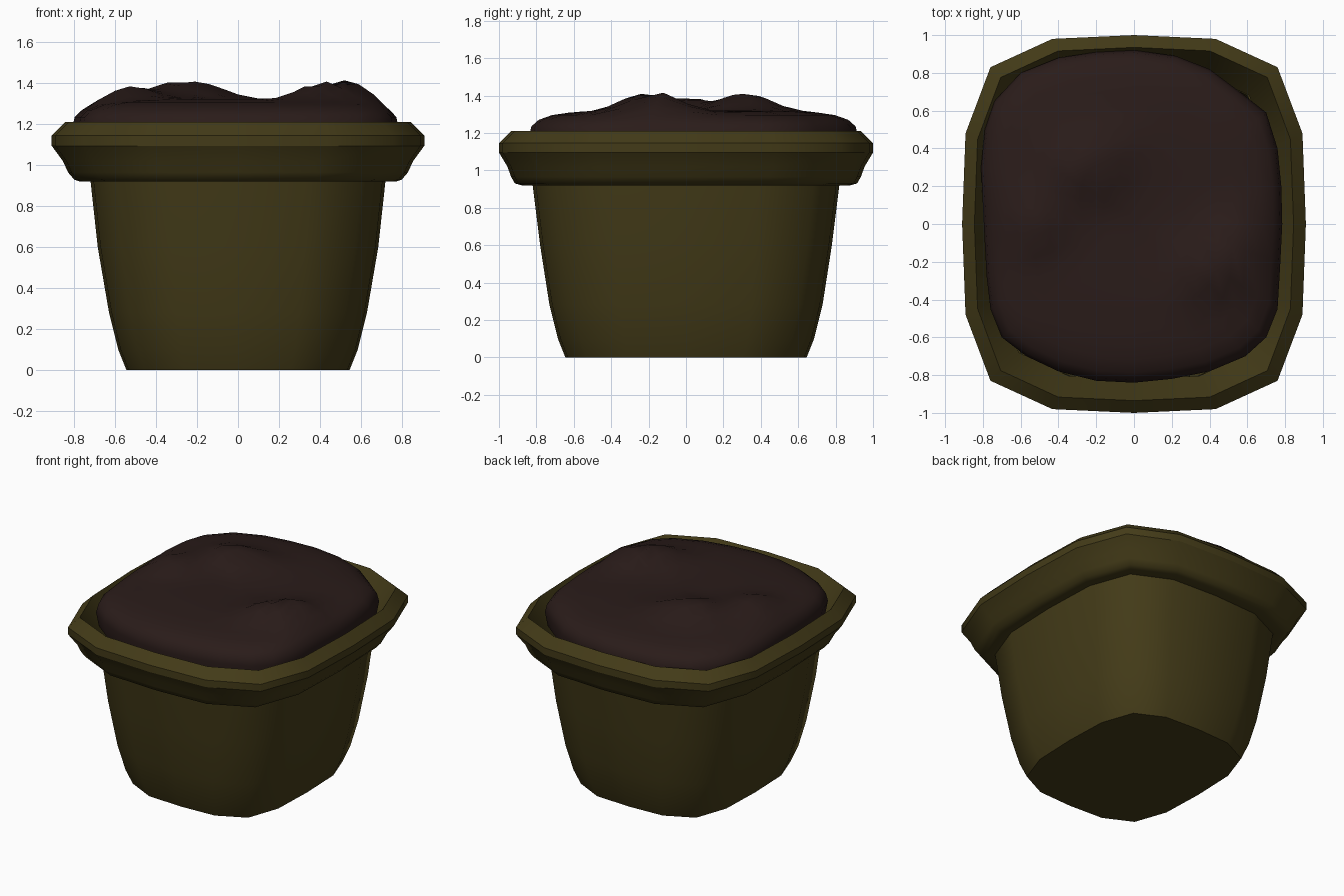
import bpy, bmesh
from math import exp

if "Cube" in bpy.data.objects:
    bpy.data.objects.remove(bpy.data.objects["Cube"])


def material(name, rgb):
    m = bpy.data.materials.new(name)
    m.diffuse_color = (*rgb, 1)
    m.use_nodes = True
    m.node_tree.nodes["Principled BSDF"].inputs["Base Color"].default_value = m.diffuse_color
    return m


def loft(name, rings, mat, sharp=(), tip=None, cap_bottom=False):
    """Skin a stack of equal-length rings, smooth except along the sharp rings."""
    bm = bmesh.new()
    loops = [[bm.verts.new(p) for p in ring] for ring in rings]
    n = len(loops[0])
    for a, b in zip(loops, loops[1:]):
        for i in range(n):
            j = (i + 1) % n
            bm.faces.new((a[i], a[j], b[j], b[i]))
    if cap_bottom:
        bm.faces.new(loops[0][::-1])
    if tip:
        t = bm.verts.new(tip)
        for i in range(n):
            bm.faces.new((loops[-1][i], loops[-1][(i + 1) % n], t))
    for f in bm.faces:
        f.smooth = True
    for k in sharp:
        for i in range(n):
            bm.edges.get((loops[k][i], loops[k][(i + 1) % n])).smooth = False
    bmesh.ops.recalc_face_normals(bm, faces=bm.faces)
    me = bpy.data.meshes.new(name)
    bm.to_mesh(me)
    bm.free()
    me.materials.append(mat)
    ob = bpy.data.objects.new(name, me)
    bpy.context.collection.objects.link(ob)
    return ob


# 16-sided rounded-square section, one quadrant mirrored around
quad = [(1, 0), (0.98, 0.48), (0.835, 0.83), (0.475, 0.98)]
section = (quad + [(0, 1)] + [(-x, y) for x, y in quad[:0:-1]]
           + [(-x, -y) for x, y in quad] + [(0, -1)]
           + [(x, -y) for x, y in quad[:0:-1]])

# Pot profile: half width, half depth, height
profile = [(0.545, 0.645, 0), (0.585, 0.685, 0.10), (0.63, 0.73, 0.28),
           (0.685, 0.78, 0.60), (0.72, 0.82, 0.92),
           (0.77, 0.88, 0.92), (0.80, 0.915, 0.93), (0.83, 0.935, 0.965),
           (0.855, 0.955, 1.02),
           (0.91, 1.0, 1.095), (0.91, 1.0, 1.145), (0.845, 0.935, 1.21),
           (0.73, 0.82, 1.0)]
loft("pot", [[(x * w, y * d, z) for x, y in section] for w, d, z in profile],
     material("olive_clay", (0.056, 0.043, 0.009)), sharp=(0, 4, 9, 10, 11),
     cap_bottom=True)

# Soil outline seen from above
outline = [(0.785, 0), (0.78, 0.2), (0.76, 0.4), (0.7, 0.59), (0.56, 0.7),
           (0.4, 0.82), (0.22, 0.89), (0, 0.92), (-0.2, 0.91), (-0.4, 0.88),
           (-0.6, 0.8), (-0.74, 0.65), (-0.79, 0.5), (-0.81, 0.3),
           (-0.8, 0.1), (-0.79, -0.1), (-0.78, -0.28), (-0.76, -0.45),
           (-0.7, -0.6), (-0.57, -0.7), (-0.4, -0.78), (-0.2, -0.83),
           (0, -0.84), (0.2, -0.82), (0.4, -0.78), (0.59, -0.7),
           (0.7, -0.6), (0.76, -0.45), (0.775, -0.2)]

# Lumps: x, y, height, spread
lumps = [(0.53, -0.14, 0.10, 0.115), (0.37, -0.28, 0.06, 0.09),
         (-0.33, 0.29, 0.074, 0.13), (-0.14, 0.36, 0.05, 0.11),
         (-0.54, 0.0, 0.08, 0.105), (0.1, 0.05, -0.02, 0.2)]


def soil_point(x, y, r, z):
    x, y = x * r, 0.04 + (y - 0.04) * r
    fade = min(1, max(0, (1 - r) / 0.14))
    z += fade * sum(h * exp(-((x - a) ** 2 + (y - b) ** 2) / (2 * s * s))
                    for a, b, h, s in lumps)
    return (x, y, z)


# Soil mound: rolled edge rising to a lumpy plateau
steps = [(0.98, 1.08), (1.0, 1.18), (0.985, 1.235), (0.94, 1.27), (0.86, 1.295),
         (0.76, 1.308), (0.67, 1.315), (0.57, 1.32), (0.46, 1.325),
         (0.35, 1.327), (0.2, 1.33)]
loft("soil", [[soil_point(x, y, r, z) for x, y in outline] for r, z in steps],
     material("dark_soil", (0.023, 0.0115, 0.010)),
     tip=soil_point(0, 0.04, 0, 1.33))
